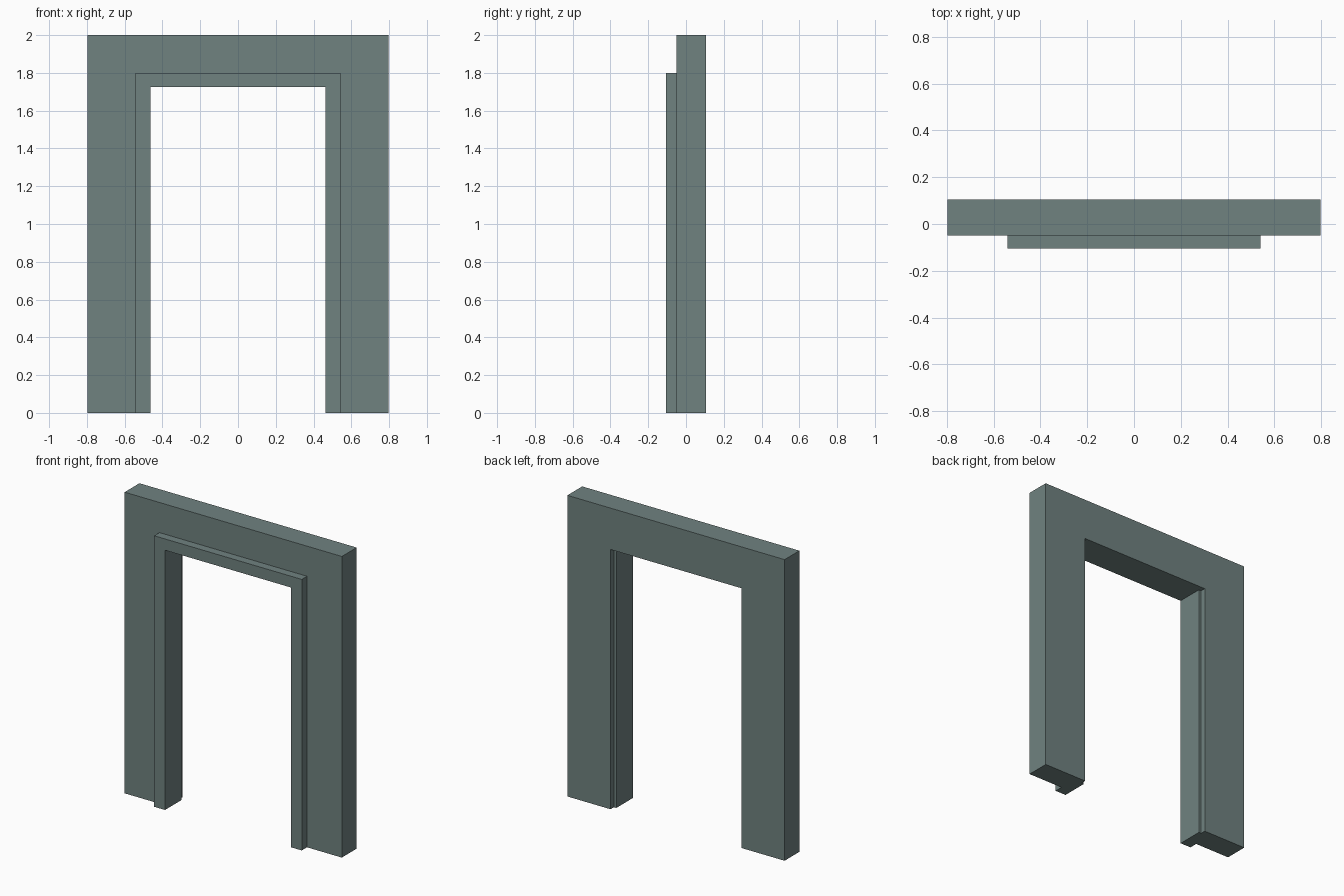
import bpy
import bmesh

if "Cube" in bpy.data.objects:
    bpy.data.objects.remove(bpy.data.objects["Cube"])

# One grey-green paint for the whole door surround
paint = bpy.data.materials.new("grey_green")
paint.diffuse_color = (0.162, 0.223, 0.216, 1)
paint.use_nodes = True
paint.node_tree.nodes["Principled BSDF"].inputs["Base Color"].default_value = paint.diffuse_color

HEIGHT = 2.0
HEAD = 1.725          # height of the opening
OPEN = 0.463          # half width of the finished opening
ROUGH = 0.481         # half width of the hole in the wall
FRONT, FACE, STOP, BACK = -0.105, -0.05, 0.07, 0.105


def extrude_y(name, profile, y0, y1):
    """Extrude an x-z outline from y0 to y1."""
    bm = bmesh.new()
    face = bm.faces.new([bm.verts.new((x, y0, z)) for x, z in profile])
    moved = bmesh.ops.extrude_face_region(bm, geom=[face])["geom"]
    verts = [g for g in moved if isinstance(g, bmesh.types.BMVert)]
    bmesh.ops.translate(bm, verts=verts, vec=(0, y1 - y0, 0))
    bmesh.ops.recalc_face_normals(bm, faces=bm.faces)
    mesh = bpy.data.meshes.new(name)
    bm.to_mesh(mesh)
    bm.free()
    mesh.materials.append(paint)
    obj = bpy.data.objects.new(name, mesh)
    bpy.context.collection.objects.link(obj)
    return obj


def doorway(outer, top, inner, head):
    """Outline of an upside-down U."""
    return [(-outer, 0), (-outer, top), (outer, top), (outer, 0),
            (inner, 0), (inner, head), (-inner, head), (-inner, 0)]


# Thick wall around the doorway
extrude_y("wall", doorway(0.798, HEIGHT, ROUGH, HEAD), FACE, BACK)

# Raised casing on the front
extrude_y("casing", doorway(0.542, 1.8, OPEN, HEAD), FRONT, FACE)

# Thin jamb linings, set back from the rear of the wall
for side, s in (("left", -1), ("right", 1)):
    extrude_y(side + "_jamb_lining",
              [(s * OPEN, 0), (s * ROUGH, 0), (s * ROUGH, HEAD), (s * OPEN, HEAD)],
              FACE, STOP)
